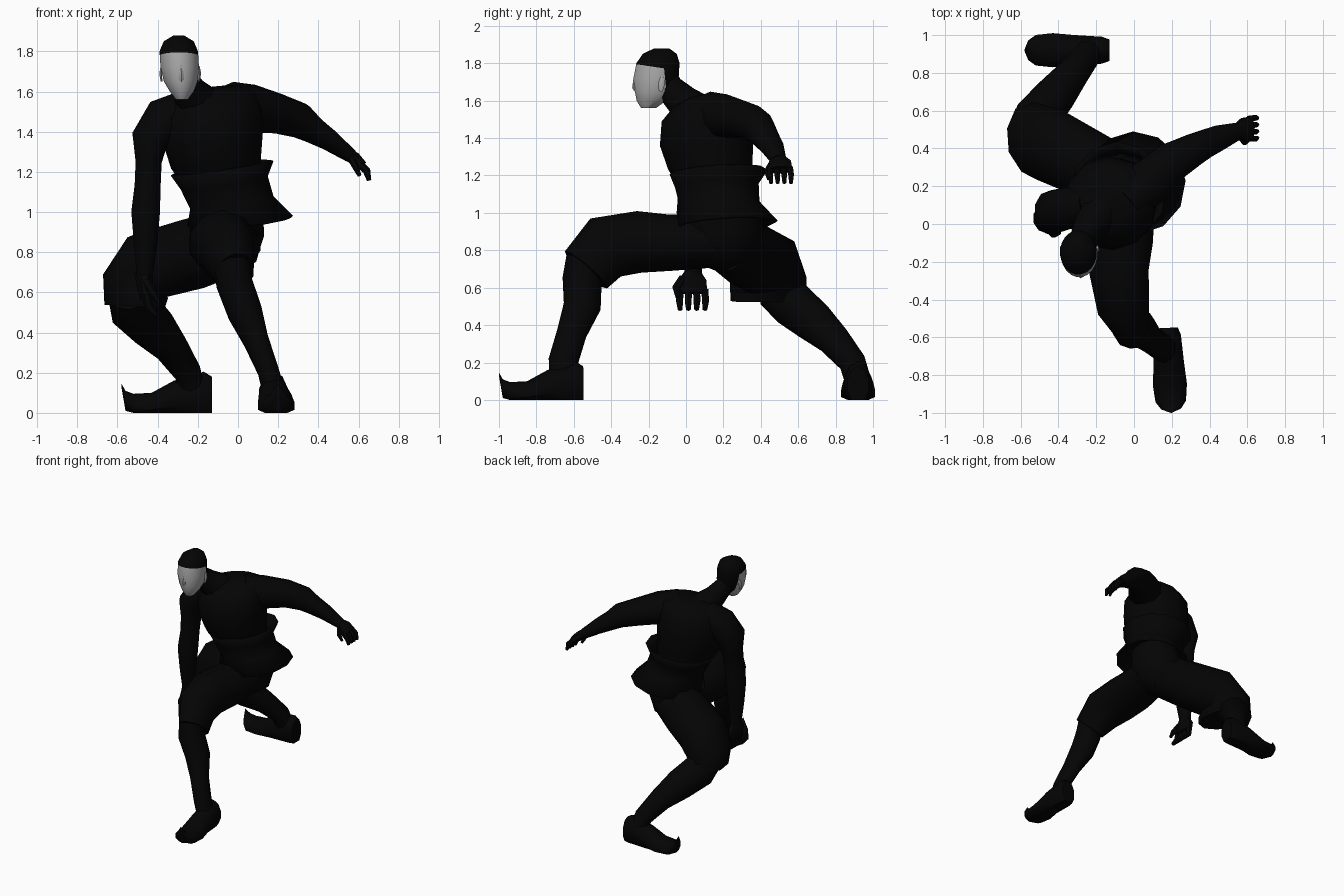
import bpy
import bmesh
import math
from mathutils import Vector

default_cube = bpy.data.objects.get("Cube")
if default_cube:
    bpy.data.objects.remove(default_cube, do_unlink=True)


def make_material(name, value):
    material = bpy.data.materials.new(name)
    material.use_nodes = True
    colour = (value, value, value, 1)
    material.diffuse_color = colour
    shader = material.node_tree.nodes["Principled BSDF"]
    shader.inputs["Base Color"].default_value = colour
    shader.inputs["Roughness"].default_value = 0.8
    return material


black = make_material("black cloth and hair", 0.0012)
grey = make_material("grey skin", 0.4)


def tube(name, rings, side_axis, material=black, sides=10, capped=True, axis=None):
    """Loft elliptical rings (x, y, z, half width, half depth) along a path."""
    bm = bmesh.new()
    centres = [Vector(ring[:3]) for ring in rings]
    loops = []
    for i, ring in enumerate(rings):
        ahead = centres[min(i + 1, len(rings) - 1)]
        behind = centres[max(i - 1, 0)]
        tangent = Vector(axis or ahead - behind).normalized()
        side = Vector(side_axis)
        side = (side - tangent * side.dot(tangent)).normalized()
        other = tangent.cross(side)
        loop = []
        for k in range(sides):
            angle = math.tau * (k + 0.5) / sides
            point = (centres[i] + side * ring[3] * math.cos(angle)
                     + other * ring[4] * math.sin(angle))
            point.z = max(point.z, 0)
            loop.append(bm.verts.new(point))
        loops.append(loop)
    for lower, upper in zip(loops, loops[1:]):
        for k in range(sides):
            n = (k + 1) % sides
            bm.faces.new((lower[k], lower[n], upper[n], upper[k]))
    if capped:
        bm.faces.new(loops[0][::-1])
        bm.faces.new(loops[-1])
    bmesh.ops.recalc_face_normals(bm, faces=bm.faces)
    mesh = bpy.data.meshes.new(name)
    bm.to_mesh(mesh)
    bm.free()
    mesh.materials.append(material)
    obj = bpy.data.objects.new(name, mesh)
    bpy.context.collection.objects.link(obj)
    return obj


# Torso, turned slightly toward the left, with the neck leaning forward
chest_side = (0.95, 0.3, 0)
tube("chest", [
    (-.07, .17, 1.1, .17, .18), (-.11, .13, 1.24, .225, .225),
    (-.125, .11, 1.37, .25, .25), (-.125, .11, 1.5, .25, .24),
    (-.125, .12, 1.58, .22, .18), (-.12, .12, 1.62, .13, .1)],
    chest_side, sides=12, axis=(-.1, -.05, 1))
tube("neck", [
    (-.19, .05, 1.53, .12, .12), (-.24, -.02, 1.6, .085, .09),
    (-.275, -.09, 1.67, .067, .075), (-.285, -.12, 1.73, .065, .07)], (1, 0, 0))

# Flared sash, open at both ends and tilted with the torso
sash = tube("sash", [
    (.01, .22, .935, .255, .26), (-.03, .18, 1.045, .195, .2),
    (-.07, .165, 1.15, .205, .21), (-.08, .175, 1.225, .245, .25)],
    chest_side, sides=12, capped=False, axis=(-.14, -.06, 1))
thickness = sash.modifiers.new("thickness", "SOLIDIFY")
thickness.thickness = 0.015
tube("pelvis", [
    (-.04, .18, 1.05, .17, .18), (-.05, .2, .9, .19, .22),
    (-.06, .2, .78, .16, .18), (-.08, .18, .7, .06, .08)], (1, 0, 0))

# Arms
tube("right_arm", [
    (-.25, .1, 1.5, .11, .11), (-.37, .08, 1.455, .115, .115),
    (-.44, .06, 1.36, .095, .12), (-.445, .05, 1.25, .068, .09),
    (-.45, .04, 1.13, .068, .08), (-.46, .03, 1, .075, .08),
    (-.46, .03, .85, .062, .065), (-.465, .04, .67, .04, .045)], (1, 0, 0))
tube("left_arm", [
    (-.04, .12, 1.54, .11, .11), (.07, .21, 1.515, .13, .12),
    (.2, .33, 1.49, .11, .1), (.31, .39, 1.455, .09, .09),
    (.37, .42, 1.41, .08, .07), (.45, .455, 1.36, .07, .055),
    (.56, .495, 1.28, .045, .035)], (-.5, .85, 0))


# Hands with curled fingers
def hand(name, wrist, direction, across, size, thumb_side):
    wrist, across = Vector(wrist), Vector(across)
    direction = Vector(direction).normalized()
    curl = across.cross(direction)

    def ring(forward, sideways, bend, width, depth):
        point = wrist + size * (direction * forward + across * sideways + curl * bend)
        return (*point, width * size, depth * size)

    tube(name + "_palm", [
        ring(0, 0, 0, .045, .04), ring(.05, 0, 0, .08, .045),
        ring(.12, 0, .01, .085, .035)], across, sides=8)
    for i in range(4):
        offset = (i - 1.5) * 0.044
        tube(f"{name}_finger_{i + 1}", [
            ring(.1, offset, .01, .022, .024), ring(.16, offset * 1.05, .02, .021, .024),
            ring(.205, offset, .06, .014, .014)], across, sides=6)
    tube(name + "_thumb", [
        ring(.04, .05 * thumb_side, .01, .025, .025),
        ring(.09, .09 * thumb_side, .04, .02, .02),
        ring(.14, .08 * thumb_side, .07, .012, .012)], across, sides=6)


hand("right_hand", (-.465, .035, .69), (0, 0, -1), (0, -1, 0), 1, 1)
hand("left_hand", (.545, .5, 1.29), (.8, .05, -.55), (0, 1, 0), .8, -1)

# Baggy trouser legs
tube("left_trouser", [
    (-.04, .18, .85, .16, .14), (-.07, -.08, .84, .18, .15),
    (-.08, -.25, .845, .165, .165), (-.055, -.43, .815, .145, .175),
    (-.015, -.535, .695, .1, .15)], (1, 0, 0))
tube("right_trouser", [
    (-.05, .22, .85, .17, .17), (-.23, .31, .79, .18, .18),
    (-.45, .42, .73, .2, .18), (-.51, .44, .63, .21, .17),
    (-.515, .44, .53, .21, .14)], (-.35, .9, 0))

# Lower legs
tube("left_shin", [
    (-.03, -.54, .76, .09, .1), (-.02, -.555, .65, .095, .105),
    (.035, -.555, .5, .09, .1), (.09, -.61, .36, .065, .08),
    (.15, -.655, .21, .055, .08), (.18, -.65, .1, .06, .08)], (1, 0, 0))
tube("right_shin", [
    (-.53, .48, .6, .12, .12), (-.51, .57, .51, .13, .12),
    (-.42, .68, .42, .115, .11), (-.33, .79, .32, .085, .09),
    (-.25, .89, .2, .068, .075), (-.23, .92, .1, .07, .07)], (.8, .6, 0))


# Boots with flat soles and a pointed, upturned toe
def boot(name, heel, heading):
    forward = Vector((*heading, 0)).normalized()
    profile = [(0, .08, .06, .1), (.04, .085, .075, .12), (.19, .065, .085, .095),
               (.3, .035, .095, .065), (.39, .035, .085, .06),
               (.43, .06, .055, .05), (.45, .135, .004, .01)]
    rings = []
    for distance, height, width, depth in profile:
        point = Vector((*heel, height)) + forward * distance
        rings.append((*point, width, depth))
    tube(name, rings, forward.cross((0, 0, 1)), axis=forward)


boot("left_boot", (.175, -.55), (.05, -1))
boot("right_boot", (-.13, .92), (-1, 0))

# Head, cut along the hairline so the face can be coloured
head = tube("head", [
    (-.28, -.2, 1.56, .03, .04), (-.28, -.185, 1.6, .06, .08),
    (-.285, -.165, 1.65, .085, .11), (-.29, -.16, 1.72, .097, .122),
    (-.295, -.15, 1.8, .097, .117), (-.295, -.14, 1.85, .076, .092),
    (-.295, -.13, 1.88, .025, .04)], (1, 0, 0), sides=20, axis=(0, 0, 1))
head.data.materials.append(grey)
hairlines = [(Vector((0, -.2, 1.785)), Vector((0, .15, 1))),
             (Vector((0, -.11, 1.7)), Vector((0, 1, .1)))]
bm = bmesh.new()
bm.from_mesh(head.data)
for point, normal in hairlines:
    bmesh.ops.bisect_plane(bm, geom=bm.verts[:] + bm.edges[:] + bm.faces[:],
                           plane_co=point, plane_no=normal)
for face in bm.faces:
    centre = face.calc_center_median()
    face.material_index = int(all((centre - p).dot(n) < 0 for p, n in hairlines))
bm.to_mesh(head.data)
bm.free()

# Nose and ears
tube("nose", [
    (-.283, -.272, 1.73, .01, .008), (-.282, -.27, 1.67, .016, .018),
    (-.281, -.26, 1.645, .015, .01)], (1, 0, 0), grey, sides=6)
for label, sign in (("left", 1), ("right", -1)):
    x = -.288 + sign * .093
    tube(label + "_ear", [
        (x, -.135, 1.65, .005, .01), (x + sign * .004, -.13, 1.69, .008, .018),
        (x, -.125, 1.725, .005, .012)], (1, 0, 0), grey, sides=6)

# Smooth shading with crisp edges
bpy.ops.object.select_all(action="DESELECT")
for obj in bpy.context.scene.objects:
    if obj.type == "MESH":
        obj.select_set(True)
        bpy.context.view_layer.objects.active = obj
bpy.ops.object.shade_smooth_by_angle(angle=math.radians(50))
